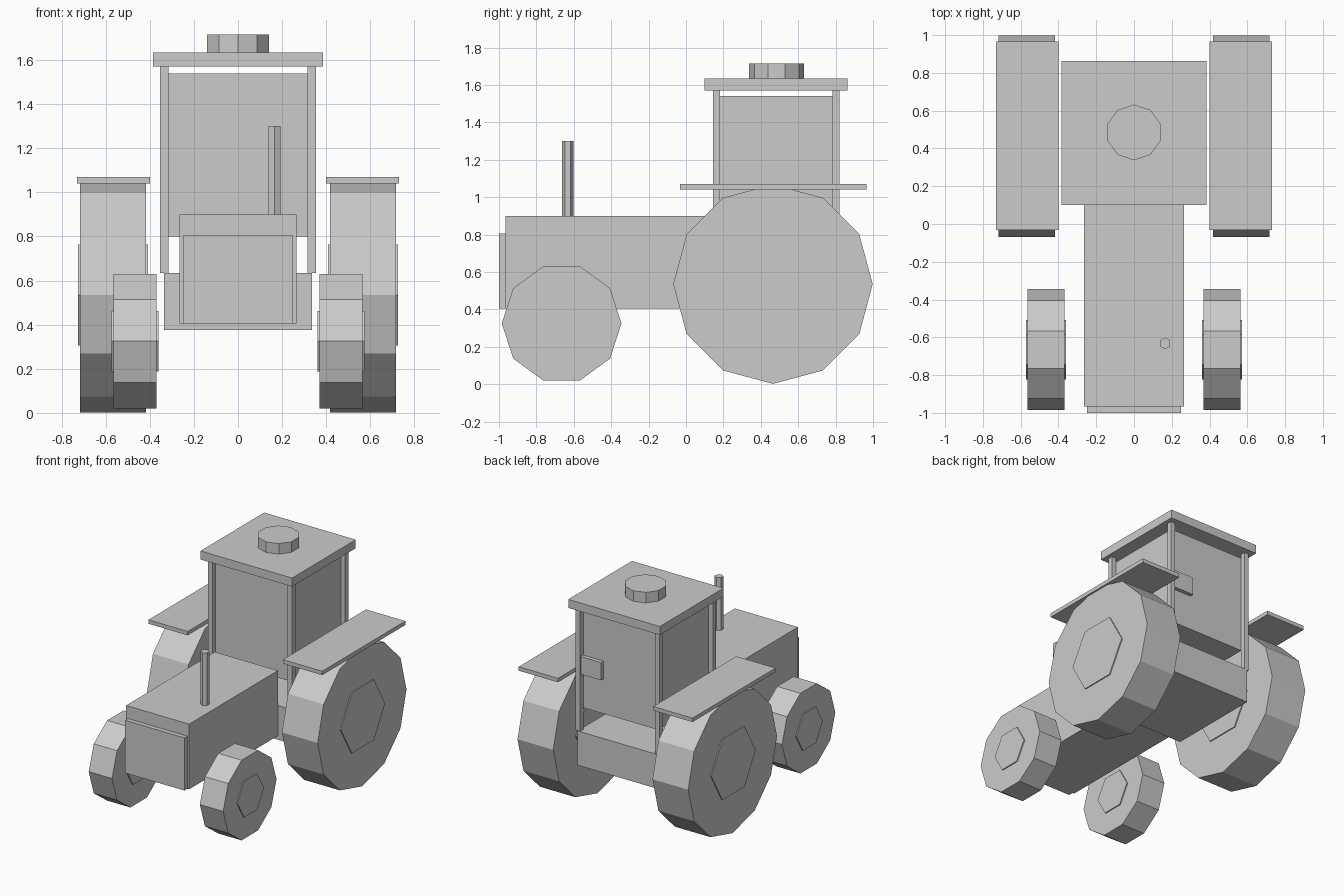
import bpy, bmesh, math
from mathutils import Matrix

cube = bpy.data.objects.get("Cube")
if cube:
    bpy.data.objects.remove(cube, do_unlink=True)

GREY = (0.6, 0.6, 0.6, 1.0)
grey = bpy.data.materials.new("plain grey")
grey.use_nodes = True
grey.diffuse_color = GREY
grey.node_tree.nodes["Principled BSDF"].inputs["Base Color"].default_value = GREY


def finish(name, bm):
    mesh = bpy.data.meshes.new(name)
    bm.to_mesh(mesh)
    bm.free()
    mesh.materials.append(grey)
    obj = bpy.data.objects.new(name, mesh)
    bpy.context.collection.objects.link(obj)
    return obj


def box(name, x, y, z):
    """Box from (low, high) pairs on each axis."""
    bm = bmesh.new()
    bmesh.ops.create_cube(bm, size=1)
    for v in bm.verts:
        for i, (low, high) in enumerate((x, y, z)):
            v.co[i] = high if v.co[i] > 0 else low
    return finish(name, bm)


def prism(name, sides, radius, depth, centre, along_x=False):
    """Regular prism with one corner towards +y, upright or lying along x."""
    bm = bmesh.new()
    bmesh.ops.create_cone(bm, cap_ends=True, segments=sides, radius1=radius,
                          radius2=radius, depth=depth)
    turn = Matrix.Rotation(math.pi / 2 if along_x else 0, 4, 'Y')
    bm.transform(Matrix.Translation(centre) @ turn)
    return finish(name, bm)


def span(side, near, far):
    return tuple(sorted((side * near, side * far)))


# Body
box("hood", (-0.265, 0.265), (-0.965, 0.1), (0.405, 0.9))
box("grille", (-0.25, 0.25), (-1.0, -0.965), (0.405, 0.805))
box("chassis", (-0.335, 0.335), (0.1, 0.825), (0.375, 0.635))
prism("exhaust_pipe", 6, 0.031, 0.4, (0.165, -0.632, 1.1))

# Cab
box("cab", (-0.317, 0.317), (0.182, 0.783), (0.8, 1.54))
box("roof", (-0.385, 0.385), (0.1, 0.863), (1.57, 1.635))
prism("roof_beacon", 10, 0.147, 0.08, (0, 0.485, 1.675))
box("rear_plate", (0.145, 0.316), (0.78, 0.812), (1.065, 1.2))

# Mirrored parts
for side, label in ((1, "left"), (-1, "right")):
    for end, y in (("front", (0.145, 0.183)), ("rear", (0.782, 0.82))):
        box(f"{label}_{end}_post", span(side, 0.315, 0.353), y, (0.635, 1.57))
    box(f"{label}_fender", span(side, 0.4, 0.73), (-0.032, 0.965), (1.04, 1.07))
    rear = (side * 0.567, 0.465, 0.535)
    prism(f"{label}_rear_tyre", 12, 0.533, 0.3, rear, True)
    prism(f"{label}_rear_hub", 6, 0.265, 0.316, rear, True)
    front = (side * 0.467, -0.665, 0.325)
    prism(f"{label}_front_tyre", 10, 0.32, 0.196, front, True)
    prism(f"{label}_front_hub", 6, 0.158, 0.212, front, True)
